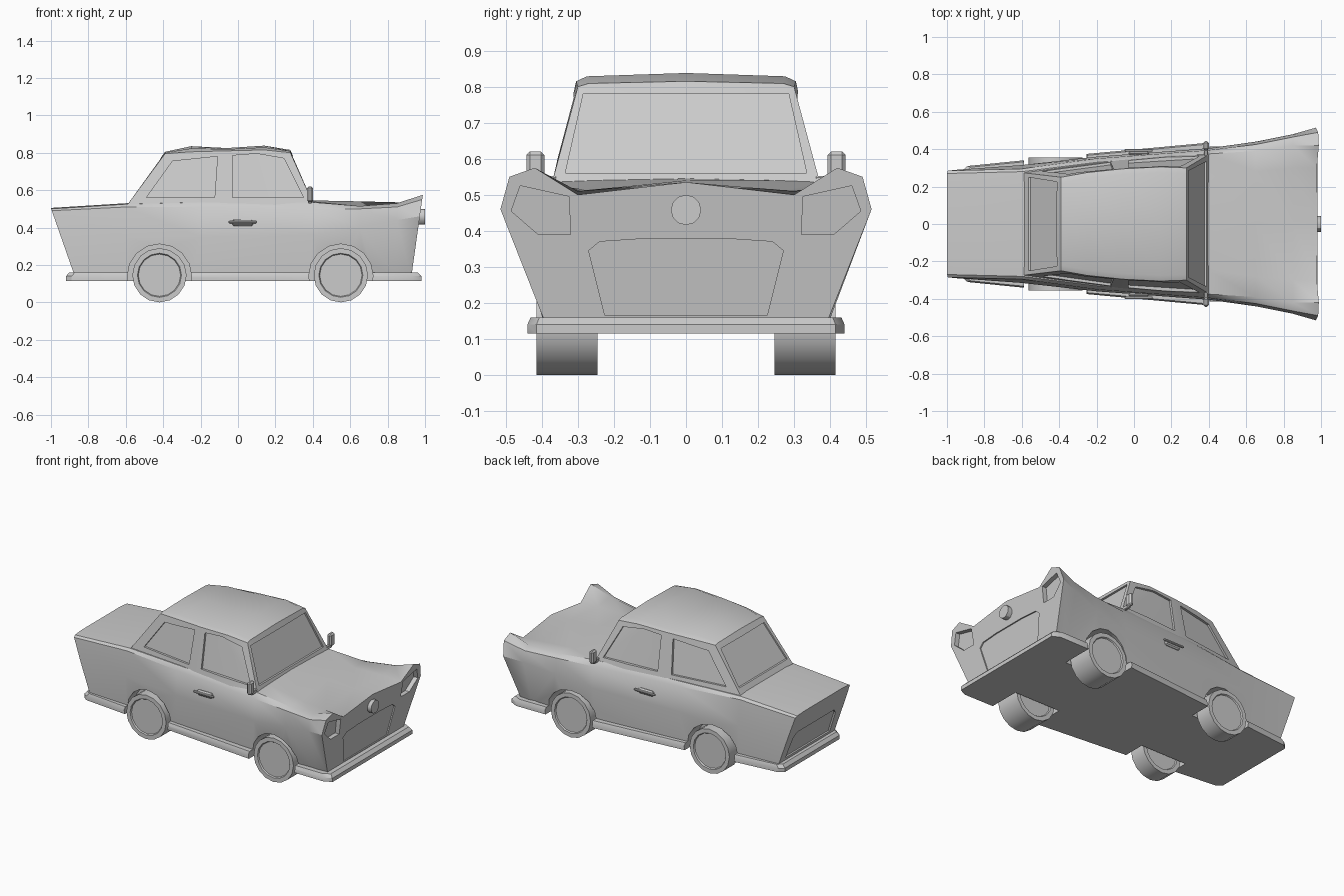
import bpy, bmesh
from math import radians
from mathutils import Vector, Matrix
from mathutils.bvhtree import BVHTree

cube = bpy.data.objects.get("Cube")
if cube:
    bpy.data.objects.remove(cube, do_unlink=True)


def finish(name, bm, angle=30):
    bmesh.ops.recalc_face_normals(bm, faces=bm.faces)
    mesh = bpy.data.meshes.new(name)
    bm.to_mesh(mesh)
    bm.free()
    obj = bpy.data.objects.new(name, mesh)
    bpy.context.collection.objects.link(obj)
    smooth(obj, angle)
    return obj


def activate(obj):
    bpy.ops.object.select_all(action='DESELECT')
    obj.select_set(True)
    bpy.context.view_layer.objects.active = obj


def smooth(obj, angle=30):
    activate(obj)
    bpy.ops.object.shade_smooth_by_angle(angle=radians(angle))


def loft(name, rings, closed=True):
    """Skin a list of closed rings of points, with capped ends."""
    bm = bmesh.new()
    rows = [[bm.verts.new(p) for p in ring] for ring in rings]
    for a, b in zip(rows, rows[1:]):
        for i in range(len(a)):
            j = (i + 1) % len(a)
            bm.faces.new((a[i], a[j], b[j], b[i]))
    caps = [bm.faces.new(rows[0]), bm.faces.new(rows[-1])]
    bmesh.ops.triangulate(bm, faces=caps)
    return finish(name, bm)


def symmetric(half):
    """Complete a half section whose last point lies on the centre line."""
    return half + [(x, -y, z) for x, y, z in reversed(half[:-1])]


def cut(target, cutter):
    mod = target.modifiers.new("cut", 'BOOLEAN')
    mod.object, mod.operation, mod.solver = cutter, 'DIFFERENCE', 'EXACT'
    activate(target)
    bpy.ops.object.modifier_apply(modifier=mod.name)


def recess(target, outline, direction, depth):
    """Sink an outline into the surface facing the given direction."""
    direction = Vector(direction)
    bm = bmesh.new()
    bm.from_mesh(target.data)
    tree = BVHTree.FromBMesh(bm)
    bm.free()
    hits = []
    for p in outline:
        hit = tree.ray_cast(Vector(p) + direction * 2, -direction)[0]
        if hit:
            hits.append(hit)
    if len(hits) < 3:
        return
    cutter = loft("recess_cutter", [[h - direction * depth for h in hits],
                                    [h + direction * 0.05 for h in hits]])
    cutter.hide_render = True
    cut(target, cutter)
    bpy.data.objects.remove(cutter, do_unlink=True)


def cylinder(name, radius, depth, centre, axis='Y', sides=16, dish=0):
    bm = bmesh.new()
    bmesh.ops.create_cone(bm, cap_ends=True, segments=sides,
                          radius1=radius, radius2=radius, depth=depth)
    if dish:
        caps = [f for f in bm.faces if len(f.verts) == sides]
        bmesh.ops.inset_individual(bm, faces=caps, thickness=dish)
        bmesh.ops.inset_individual(bm, faces=caps, thickness=0.005, depth=-0.008)
    turn = Matrix.Rotation(radians(90), 4, 'X' if axis == 'Y' else 'Y')
    bmesh.ops.transform(bm, matrix=Matrix.Translation(centre) @ turn, verts=bm.verts)
    return finish(name, bm)


def box(name, size, centre, bevel=0.006):
    bm = bmesh.new()
    bmesh.ops.create_cube(bm, size=1)
    bmesh.ops.scale(bm, vec=size, verts=bm.verts)
    bmesh.ops.bevel(bm, geom=bm.edges[:], offset=bevel, segments=1, affect='EDGES')
    bmesh.ops.translate(bm, vec=centre, verts=bm.verts)
    return finish(name, bm)


# Lower body: x at the sill, lean of the section, then half section (y, z)
SILL = 0.16
stations = [
    (-0.88, -0.35, [(.29, .13), (.29, .35), (.285, .49), (.27, .5), (.2, .505), (0, .505)]),
    (-0.6, 0, [(.305, .13), (.315, .35), (.295, .51), (.28, .525), (.2, .53), (0, .53)]),
    (-0.2, 0, [(.345, .13), (.36, .35), (.35, .51), (.33, .535), (.2, .54), (0, .54)]),
    (0.4, 0, [(.39, .13), (.405, .36), (.395, .5), (.375, .535), (.25, .54), (0, .545)]),
    (0.65, 0, [(.395, .13), (.44, .4), (.425, .5), (.39, .515), (.28, .515), (0, .54)]),
    (0.85, 0, [(.39, .13), (.48, .44), (.465, .51), (.42, .53), (.3, .51), (0, .535)]),
    (0.93, 0.14, [(.385, .13), (.515, .46), (.49, .55), (.42, .575), (.3, .5), (0, .535)]),
]
body = loft("body", [symmetric([(x + lean * (z - SILL), y, z) for y, z in half])
                     for x, lean, half in stations])

# Cabin: base x, eave x, base half width, eave half width, eave z, crown z
cabin_stations = [
    (-0.6, -0.39, .275, .25, .795, .805),
    (-0.38, -0.25, .305, .275, .805, .835),
    (-0.08, -0.06, .345, .295, .81, .825),
    (0.2, 0.14, .37, .305, .815, .838),
    (0.41, 0.28, .378, .3, .8, .815),
]
cabin = loft("cabin", [symmetric([(xb, wb, .51), (xe, we, ze), (xe, we - .03, ze + (zc - ze) * .6),
                                  (xe, 0, zc)])
                       for xb, xe, wb, we, ze, zc in cabin_stations])

# Bumper and sill band around the floor
band_half = [(-.92, 0), (-.92, .285), (-.89, .31), (-.25, .375), (.4, .435),
             (.93, .44), (.98, .415), (.98, 0)]


def band_ring(z, shrink):
    plan = band_half + [(x, -y) for x, y in reversed(band_half[1:-1])]
    return [(x * shrink, y * shrink, z) for x, y in plan]


band = loft("bumper_and_sills", [band_ring(.115, 1), band_ring(.14, 1), band_ring(.16, .98)])

# Wheel arches and wheels
for x, y, width, axle in ((-0.42, .3, .11, "rear"), (0.55, .33, .17, "front")):
    for side, label in ((1, "far"), (-1, "near")):
        arch = cylinder("arch_cutter", .172, .4, (x, side * .43, .14))
        arch.hide_render = True
        cut(body, arch)
        cut(band, arch)
        bpy.data.objects.remove(arch, do_unlink=True)
        cylinder(f"{axle}_wheel_{label}", .145, width, (x, side * y, .145), dish=.027)

# Side windows
rear_window = [(-.49, .56), (-.35, .755), (-.11, .78), (-.125, .56)]
front_window = [(-.03, .56), (-.03, .785), (.1, .795), (.245, .77), (.35, .56)]
for side in (1, -1):
    for outline in (rear_window, front_window):
        recess(cabin, [(x, 0, z) for x, z in outline], (0, side, 0), .014)

# Windscreen and back window
recess(cabin, [(0, y, z) for y, z in ((-.335, .56), (-.285, .78), (.285, .78), (.335, .56))],
       (1, 0, 0), .012)
recess(cabin, [(0, y, z) for y, z in ((-.25, .56), (-.225, .77), (.225, .77), (.25, .56))],
       (-1, 0, 0), .012)

# Headlights, grille and boot panel
for side in (1, -1):
    lamp = [(.32, .39), (.325, .495), (.46, .525), (.485, .455), (.41, .39)]
    recess(body, [(0, side * y, z) for y, z in lamp], (1, 0, 0), .03)
grille = [(.225, .165), (.27, .345), (.24, .37), (.12, .378)]
recess(body, [(0, y, z) for y, z in grille] + [(0, -y, z) for y, z in reversed(grille)],
       (1, 0, 0), .008)
boot = [(.23, .18), (.22, .32), (.19, .35)]
recess(body, [(0, y, z) for y, z in boot] + [(0, -y, z) for y, z in reversed(boot)],
       (-1, 0, 0), .012)

for part in (body, cabin, band):
    smooth(part)

# Nose disc
cylinder("nose_disc", .042, .04, (.98, 0, .458), axis='X', sides=12)

# Door handles and mirrors
for side, label in ((1, "far"), (-1, "near")):
    box(f"handle_plate_{label}", (.11, .02, .036), (.025, side * .378, .425), .008)
    box(f"handle_grip_{label}", (.15, .014, .014), (.025, side * .394, .43), .004)
    box(f"mirror_{label}", (.03, .05, .085), (.385, side * .418, .578), .01)
    box(f"mirror_stem_{label}", (.02, .06, .025), (.385, side * .388, .54), .004)
